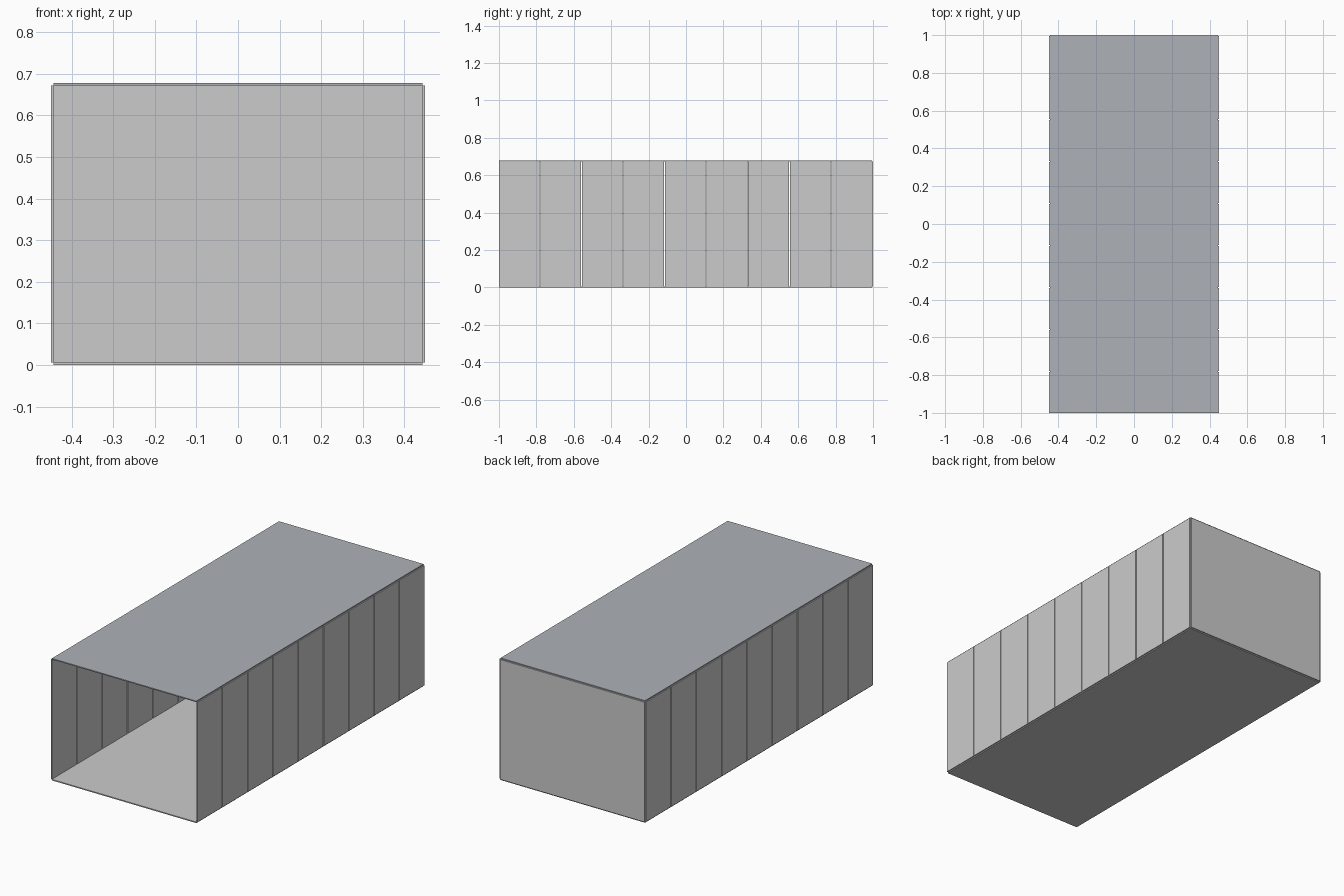
import bpy

if "Cube" in bpy.data.objects:
    bpy.data.objects.remove(bpy.data.objects["Cube"])

T = 0.006            # sheet thickness
W, H = 0.9, 0.678    # overall width and height
Y0, Y1 = -1.0, 1.0
N = 9                # panels per side
GAP = 0.005


def box(name, lo, hi):
    bpy.ops.mesh.primitive_cube_add(size=1, location=[(a + b) / 2 for a, b in zip(lo, hi)])
    ob = bpy.context.object
    ob.name = name
    ob.scale = [b - a for a, b in zip(lo, hi)]
    bpy.ops.object.transform_apply(location=False, rotation=False, scale=True)
    return ob


inner = W / 2 - T

# floor and blue-grey roof sheets
box("floor", (-inner, Y0, 0), (inner, Y1 - T, T))
roof = box("roof", (-inner, Y0, H - T), (inner, Y1 - T, H))
mat = bpy.data.materials.new("roof_grey")
mat.diffuse_color = (0.42, 0.45, 0.48, 1)
mat.use_nodes = True
mat.node_tree.nodes["Principled BSDF"].inputs["Base Color"].default_value = mat.diffuse_color
roof.data.materials.append(mat)

# back wall; the front stays open
box("back_wall", (-inner, Y1 - T, T), (inner, Y1, H - T))

# side walls made of separate upright panels
pitch = (Y1 - T - Y0 + GAP) / N
for side, s in (("left", -1), ("right", 1)):
    x0, x1 = sorted((s * inner, s * W / 2))
    for i in range(N):
        y = Y0 + i * pitch
        box(f"{side}_panel_{i + 1}", (x0, y, T), (x1, y + pitch - GAP, H - T))
